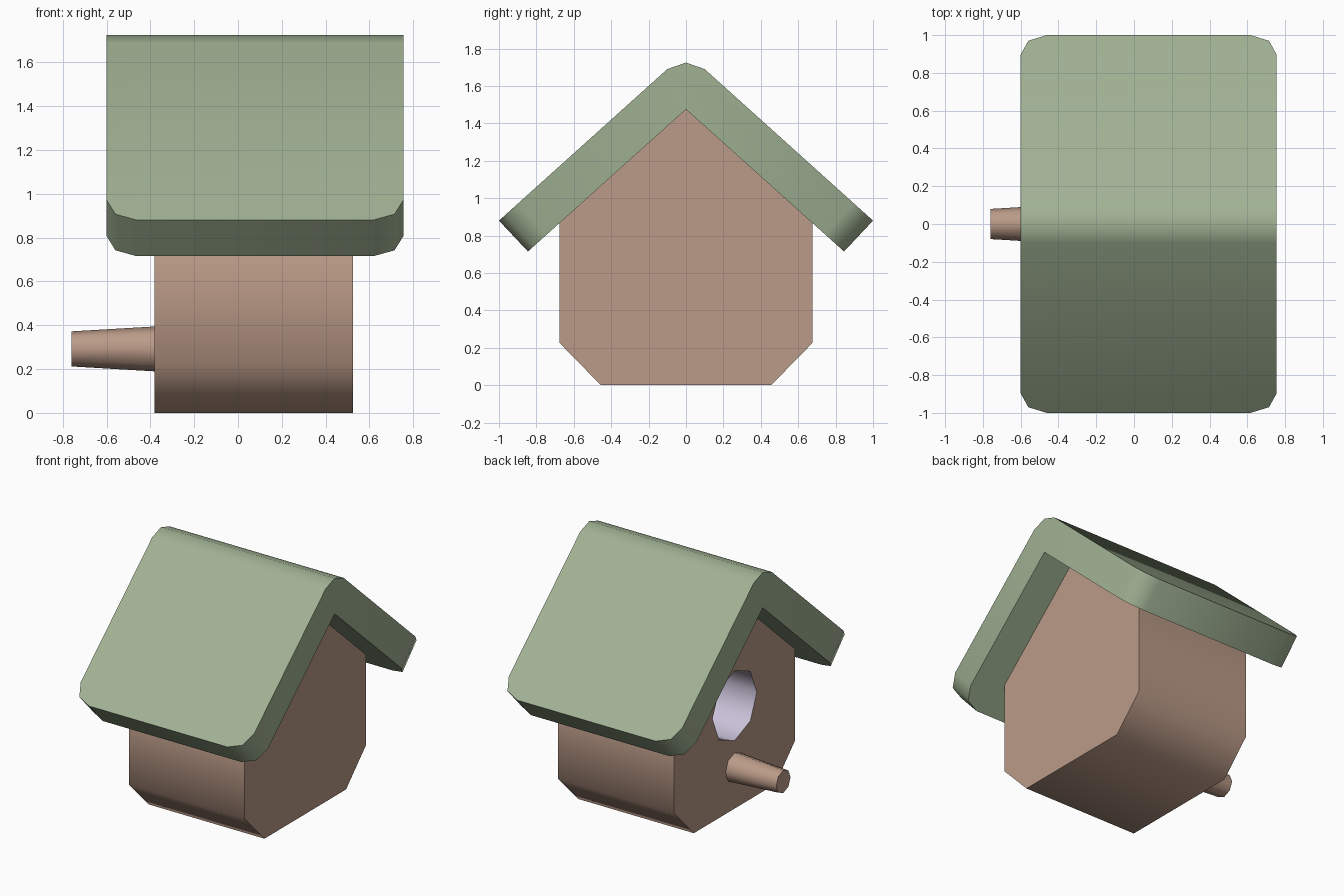
import bpy, bmesh, math
from mathutils import Matrix

default = bpy.data.objects.get("Cube")
if default:
    bpy.data.objects.remove(default, do_unlink=True)


def make_material(name, rgb):
    lin = [((c / 255 + 0.055) / 1.055) ** 2.4 for c in rgb] + [1.0]
    mat = bpy.data.materials.new(name)
    mat.use_nodes = True
    mat.diffuse_color = lin
    mat.node_tree.nodes["Principled BSDF"].inputs["Base Color"].default_value = lin
    return mat


wood = make_material("warm wood", (187, 155, 136))
green = make_material("sage green", (161, 178, 148))
lavender = make_material("pale lavender", (203, 195, 218))


def make_object(name, bm, *mats):
    bmesh.ops.recalc_face_normals(bm, faces=bm.faces)
    mesh = bpy.data.meshes.new(name)
    bm.to_mesh(mesh)
    bm.free()
    for mat in mats:
        mesh.materials.append(mat)
    obj = bpy.data.objects.new(name, mesh)
    bpy.context.collection.objects.link(obj)
    return obj


def activate(obj):
    bpy.ops.object.select_all(action='DESELECT')
    obj.select_set(True)
    bpy.context.view_layer.objects.active = obj


def smooth(obj):
    activate(obj)
    bpy.ops.object.shade_smooth_by_angle(angle=math.radians(50))


def prism(profile, x0, x1):
    """Extrude a closed (y, z) profile along x."""
    bm = bmesh.new()
    face = bm.faces.new([bm.verts.new((x0, y, z)) for y, z in profile])
    new = bmesh.ops.extrude_face_region(bm, geom=[face])["geom"]
    bmesh.ops.translate(bm, vec=(x1 - x0, 0, 0),
                        verts=[v for v in new if isinstance(v, bmesh.types.BMVert)])
    return bm


def mirrored(half):
    """Complete a half profile that starts and ends on or beside y = 0."""
    return half + [(-y, z) for y, z in reversed(half) if y > 0]


def octagon_bar(x0, r0, x1, r1, z):
    """Eight-sided tapered bar running along x."""
    bm = bmesh.new()
    place = Matrix.Translation(((x0 + x1) / 2, 0, z)) @ Matrix.Rotation(math.pi / 2, 4, 'Y')
    bmesh.ops.create_cone(bm, cap_ends=True, segments=8, radius1=r0, radius2=r1,
                          depth=x1 - x0, matrix=place)
    return bm


# House body, its top tucked slightly into the roof
body_half = [(0, 1.50), (0.675, 0.895), (0.675, 0.225), (0.455, 0)]
body = make_object("house_body", prism(mirrored(body_half), -0.38, 0.525), wood, lavender)

# Entrance hole with a lavender lining
bm = octagon_bar(-0.6, 0.247, 0.2, 0.247, 0.727)
for f in bm.faces:
    f.material_index = 1
cutter = make_object("hole_cutter", bm, wood, lavender)
cutter.hide_render = True
cut = body.modifiers.new("entrance_hole", 'BOOLEAN')
cut.operation = 'DIFFERENCE'
cut.solver = 'EXACT'
cut.object = cutter
activate(body)
bpy.ops.object.modifier_apply(modifier=cut.name)
bpy.data.objects.remove(cutter, do_unlink=True)
smooth(body)

# Roof: folded slab with a softened ridge and rounded eave corners
roof_outer = [(0, 1.725), (0.1, 1.69), (1.0, 0.88), (0.845, 0.715)]
roof_profile = roof_outer + [(0, 1.475)] + [(-y, z) for y, z in reversed(roof_outer[1:])]
bm = prism(roof_profile, -0.6, 0.755)
corners = [e for e in bm.edges
           if all(abs(v.co.y) > 0.8 for v in e.verts)
           and abs(e.verts[0].co.x - e.verts[1].co.x) < 0.01]
bmesh.ops.bevel(bm, geom=corners, offset=0.138, offset_type='OFFSET', segments=2,
                profile=0.5, affect='EDGES', clamp_overlap=False)
smooth(make_object("roof", bm, green))

# Perch
smooth(make_object("perch", octagon_bar(-0.76, 0.08, -0.37, 0.103, 0.292), wood))
